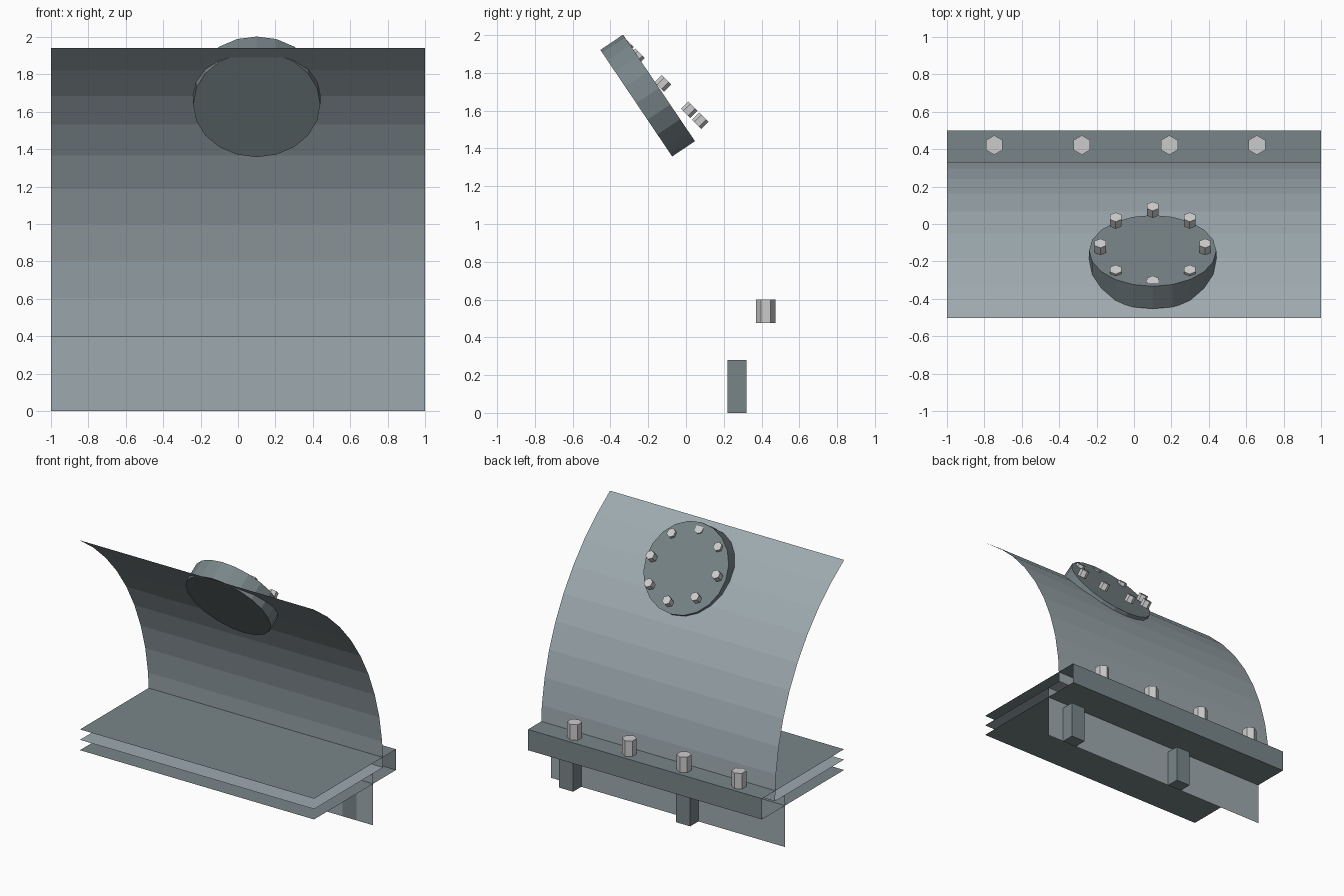
import bpy, bmesh
from math import radians, sin, cos, pi
from mathutils import Matrix, Vector

if "Cube" in bpy.data.objects:
    bpy.data.objects.remove(bpy.data.objects["Cube"])


def material(name, r, g, b):
    mat = bpy.data.materials.new(name)
    mat.diffuse_color = (r, g, b, 1)
    mat.use_nodes = True
    mat.node_tree.nodes["Principled BSDF"].inputs["Base Color"].default_value = mat.diffuse_color
    return mat


DARK = material("dark_steel", 0.19, 0.235, 0.25)
LIGHT = material("light_steel", 0.34, 0.40, 0.43)
BOLT = material("bolt_metal", 0.68, 0.68, 0.68)


def make_object(name, bm, mat):
    mesh = bpy.data.meshes.new(name)
    bm.to_mesh(mesh)
    bm.free()
    mesh.materials.append(mat)
    obj = bpy.data.objects.new(name, mesh)
    bpy.context.collection.objects.link(obj)
    return obj


def sheet(name, profile, mat):
    """Thin open sheet: a (y, z) profile swept along x from -1 to 1."""
    bm = bmesh.new()
    rows = [[bm.verts.new((x, y, z)) for x in (-1, 1)] for y, z in profile]
    for a, b in zip(rows, rows[1:]):
        bm.faces.new((a[0], a[1], b[1], b[0]))
    return make_object(name, bm, mat)


def cylinder(name, sides, radius, depth, center, mat, tilt=0):
    """Flat-faced prism, tilted about the x axis."""
    bm = bmesh.new()
    place = Matrix.Translation(center) @ Matrix.Rotation(tilt, 4, 'X')
    bmesh.ops.create_cone(bm, cap_ends=True, segments=sides, radius1=radius,
                          radius2=radius, depth=depth, matrix=place)
    return make_object(name, bm, mat)


def box(name, center, size, mat):
    bm = bmesh.new()
    bmesh.ops.create_cube(bm, size=1,
                          matrix=Matrix.Translation(center) @ Matrix.Diagonal((*size, 1)))
    return make_object(name, bm, mat)


# Base shell: top, back and bottom, open at the front and ends
sheet("base_shell", [(-0.5, 0.48), (0.5, 0.48), (0.5, 0.32), (-0.5, 0.32)], DARK)

# Middle shelf running into the forward-curling circular panel
R, START = 1.829, 0.342
arc = [radians(57.4 * i / 9) for i in range(10)]
sheet("curved_panel", [(-0.5, 0.4)]
      + [(START - R * (1 - cos(a)), 0.4 + R * sin(a)) for a in arc], LIGHT)

# Skirt under the base and its blocks
sheet("lower_skirt", [(0.22, 0.0), (0.22, 0.4)], LIGHT)
for i, x in enumerate((-0.2, 0.8)):
    box(f"skirt_block_{i + 1}", (x, 0.27, 0.14), (0.12, 0.10, 0.28), DARK)

# Bolts along the back ledge
for i in range(4):
    cylinder(f"ledge_bolt_{i + 1}", 6, 0.052, 0.125,
             (-0.747 + 0.468 * i, 0.422, 0.5375), BOLT)

# Tilted round hatch through the panel
cylinder("hatch_disc", 20, 0.34, 0.145, (0.1, -0.203, 1.68), DARK, radians(-56))

# Ring of bolts, tilted a little less than the hatch
tilt = radians(-45)
ring = Matrix.Translation((0.1, -0.122, 1.745)) @ Matrix.Rotation(tilt, 4, 'X')
for i in range(8):
    a = i * pi / 4
    center = ring @ Vector((0.28 * cos(a), 0.28 * sin(a), 0))
    cylinder(f"hatch_bolt_{i + 1}", 6, 0.035, 0.054, center, BOLT, tilt)
